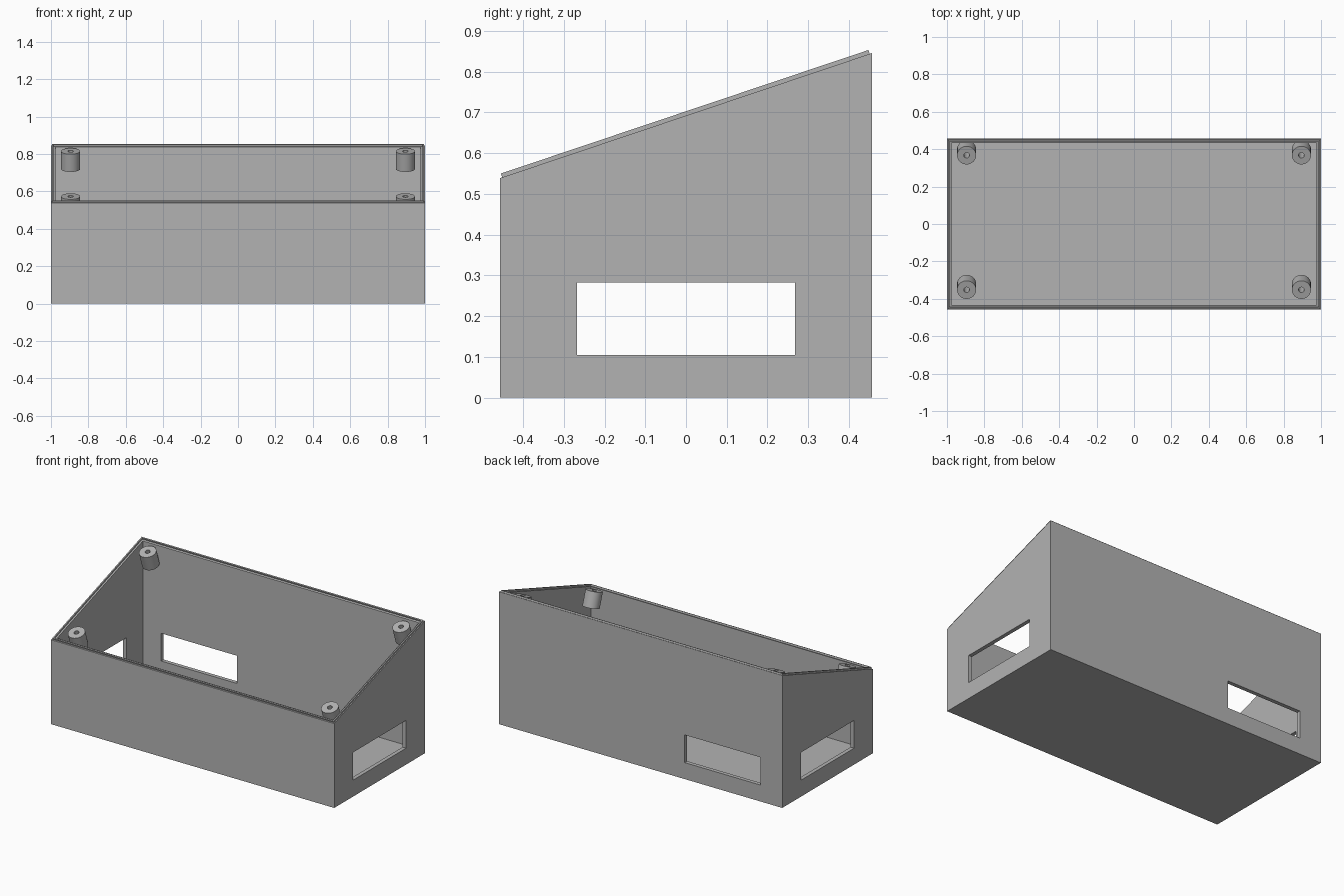
import bpy, bmesh, math
from mathutils import Vector

if "Cube" in bpy.data.objects:
    bpy.data.objects.remove(bpy.data.objects["Cube"], do_unlink=True)

# Main dimensions
HALF_X, HALF_Y = 1.0, 0.457
MID_Z, SLOPE = 0.692, 0.336
WALL, FLOOR = 0.025, 0.03
NORMAL = Vector((0, -SLOPE, 1)).normalized()
ALONG = Vector((0, 1, SLOPE)).normalized()

grey = bpy.data.materials.new("plain grey")
grey.use_nodes = True
COLOUR = (0.45, 0.45, 0.45, 1)
grey.diffuse_color = COLOUR
grey.node_tree.nodes["Principled BSDF"].inputs["Base Color"].default_value = COLOUR


def slope_z(y):
    return MID_Z + SLOPE * y


def loft(name, rings, closed):
    """Bridge rings of points; join last to first, or cap both ends."""
    bm = bmesh.new()
    loops = [[bm.verts.new(p) for p in ring] for ring in rings]
    pairs = list(zip(loops, loops[1:]))
    if closed:
        pairs.append((loops[-1], loops[0]))
    else:
        bm.faces.new(loops[0])
        bm.faces.new(loops[-1])
    for a, b in pairs:
        n = len(a)
        for i in range(n):
            j = (i + 1) % n
            bm.faces.new((a[i], a[j], b[j], b[i]))
    bmesh.ops.recalc_face_normals(bm, faces=bm.faces)
    mesh = bpy.data.meshes.new(name)
    bm.to_mesh(mesh)
    bm.free()
    mesh.materials.append(grey)
    obj = bpy.data.objects.new(name, mesh)
    bpy.context.collection.objects.link(obj)
    return obj


def corners(inset):
    x, y = HALF_X - inset, HALF_Y - inset
    return [(-x, -y), (x, -y), (x, y), (-x, y)]


def flat_ring(inset, z):
    return [Vector((x, y, z)) for x, y in corners(inset)]


def slope_ring(inset, lift=0.0):
    return [Vector((x, y, slope_z(y))) + NORMAL * lift for x, y in corners(inset)]


def select_only(obj):
    bpy.ops.object.select_all(action='DESELECT')
    obj.select_set(True)
    bpy.context.view_layer.objects.active = obj


def cut_box(target, x0, x1, y0, y1, z0, z1):
    base = [(x0, y0), (x1, y0), (x1, y1), (x0, y1)]
    cutter = loft("window_cutter", [[(x, y, z) for x, y in base] for z in (z0, z1)], False)
    cutter.hide_render = True
    mod = target.modifiers.new("window", 'BOOLEAN')
    mod.operation, mod.solver, mod.object = 'DIFFERENCE', 'EXACT', cutter
    select_only(target)
    bpy.ops.object.modifier_apply(modifier=mod.name)
    bpy.data.objects.remove(cutter, do_unlink=True)


# Open box with a sloping top edge
case = loft("case", [flat_ring(0, 0), slope_ring(0),
                     slope_ring(WALL), flat_ring(WALL, FLOOR)], False)

# Window through both ends, and one in the back wall
cut_box(case, -1.1, 1.1, -0.268, 0.268, 0.105, 0.282)
cut_box(case, -0.845, -0.311, 0.35, 0.55, 0.105, 0.282)

# Thin locating lip along the sloping rim
loft("rim_lip", [slope_ring(0.006, -0.004), slope_ring(0.006, 0.010),
                 slope_ring(0.014, 0.010), slope_ring(0.014, -0.004)], True)


# Screw posts square to the slope, with a bore
def circle(centre, radius, depth, sides=40):
    turns = [2 * math.pi * i / sides for i in range(sides)]
    return [centre - NORMAL * depth + Vector((math.cos(t) * radius, 0, 0))
            + ALONG * (math.sin(t) * radius) for t in turns]


POST_R, BORE_R, POST_H = 0.051, 0.015, 0.1
for end, y in (("front", -0.352), ("back", 0.367)):
    for side, x in (("right", -0.895), ("left", 0.895)):
        top = Vector((x, y, slope_z(y)))
        post = loft(f"{end}_{side}_screw_post",
                    [circle(top, POST_R, POST_H), circle(top, POST_R, 0),
                     circle(top, BORE_R, 0), circle(top, BORE_R, POST_H)], True)
        select_only(post)
        bpy.ops.object.shade_smooth_by_angle(angle=math.radians(30))
